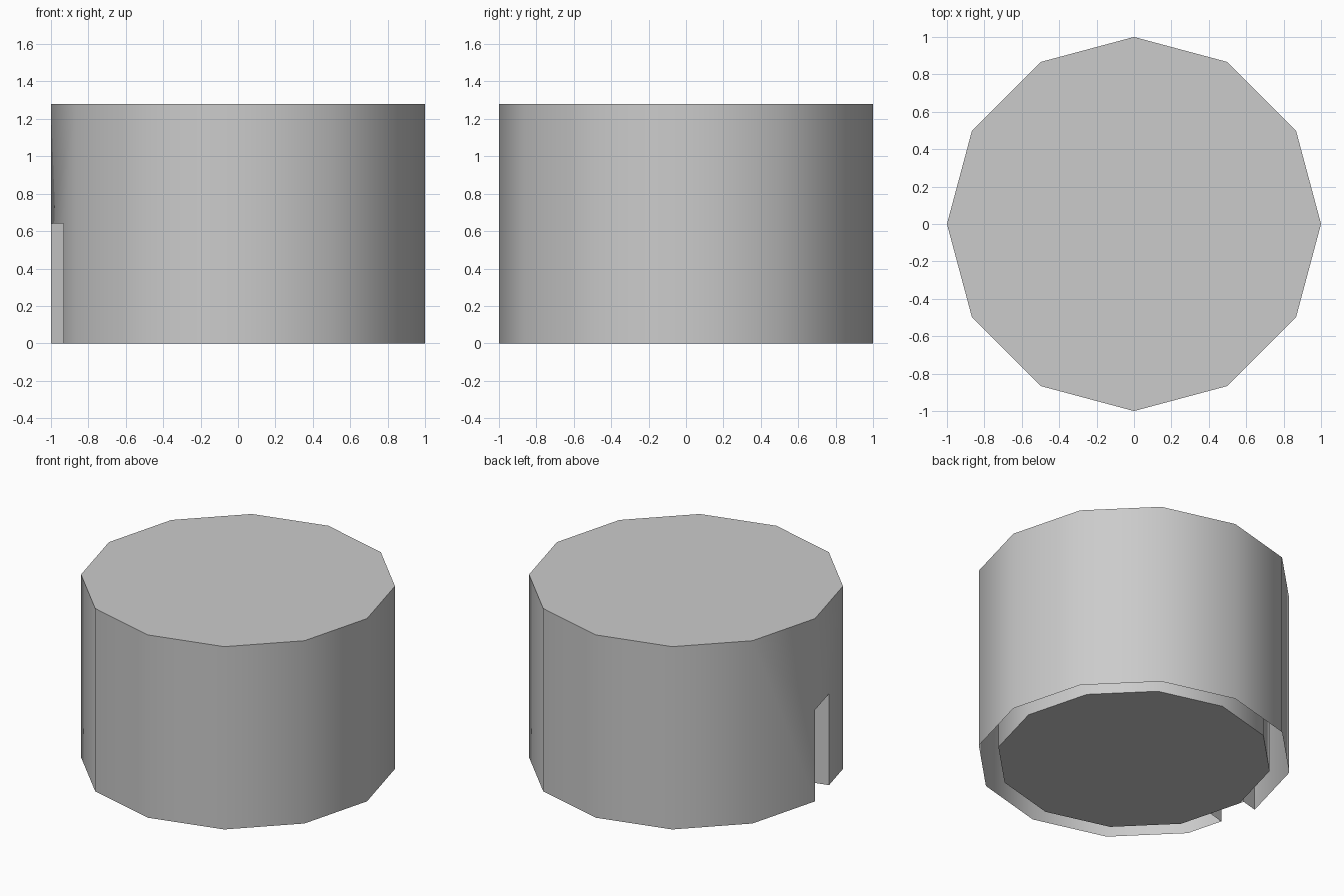
import bpy, bmesh, math
from mathutils import Vector

if "Cube" in bpy.data.objects:
    bpy.data.objects.remove(bpy.data.objects["Cube"])

SIDES, HEIGHT, DOOR_H = 12, 1.28, 0.64
INNER_R = 0.874
GAP = (1 - INNER_R) * math.cos(math.pi / SIDES)


def finish(name, bm):
    mesh = bpy.data.meshes.new(name)
    bm.to_mesh(mesh)
    bm.free()
    ob = bpy.data.objects.new(name, mesh)
    bpy.context.collection.objects.link(ob)
    bpy.ops.object.select_all(action='DESELECT')
    ob.select_set(True)
    bpy.context.view_layer.objects.active = ob
    bpy.ops.object.shade_smooth_by_angle(angle=math.radians(40))
    return ob


def at(p, z):
    return Vector((p.x, p.y, z))


ring = [Vector((math.cos(i * math.tau / SIDES), math.sin(i * math.tau / SIDES), 0))
        for i in range(SIDES)]

# Outer shell: open below, closed on top, with a doorway in half of one side
bm = bmesh.new()
low = [bm.verts.new(p) for p in ring]
high = [bm.verts.new(at(p, HEIGHT)) for p in ring]
D = SIDES // 2
corner, middle = ring[D], (ring[D] + ring[D + 1]) / 2
corner_h = bm.verts.new(at(corner, DOOR_H))
mid_0 = bm.verts.new(middle)
mid_h = bm.verts.new(at(middle, DOOR_H))
for i in range(SIDES):
    j = (i + 1) % SIDES
    if i == D:
        loop = [mid_0, low[j], high[j], high[i], corner_h, mid_h]
    elif j == D:
        loop = [low[i], low[j], corner_h, high[j], high[i]]
    else:
        loop = [low[i], low[j], high[j], high[i]]
    bm.faces.new(loop)
bm.faces.new(high)
finish("outer_shell", bm)

# Doorway lining: two jambs and a lintel reaching back to the core
bm = bmesh.new()
inward = -middle.normalized() * GAP
path = [corner, at(corner, DOOR_H), at(middle, DOOR_H), middle]
front = [bm.verts.new(p) for p in path]
back = [bm.verts.new(p + inward) for p in path]
for k in range(3):
    bm.faces.new([back[k], back[k + 1], front[k + 1], front[k]])
bm.faces.new(back[::-1])
finish("doorway_lining", bm)

# Solid inner core, separated from the shell by a narrow gap
bm = bmesh.new()
core_h = HEIGHT - GAP
bmesh.ops.create_cone(bm, cap_ends=True, segments=SIDES, radius1=INNER_R,
                      radius2=INNER_R, depth=core_h)
bmesh.ops.translate(bm, verts=bm.verts, vec=(0, 0, core_h / 2))
finish("inner_core", bm)
